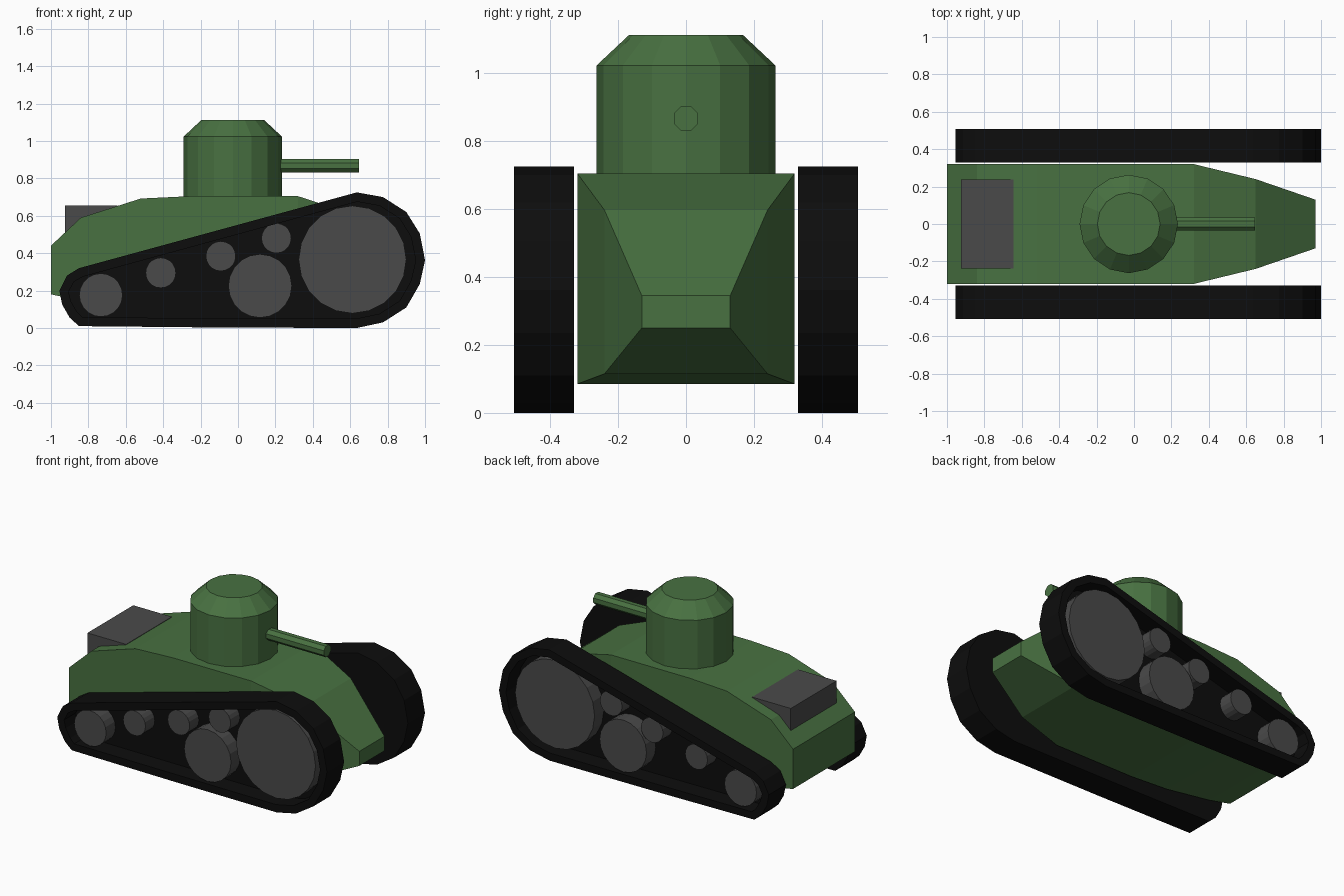
import bpy, bmesh, math
from mathutils import Matrix, Vector

if "Cube" in bpy.data.objects:
    bpy.data.objects.remove(bpy.data.objects["Cube"])


def material(name, rgb):
    m = bpy.data.materials.new(name)
    m.diffuse_color = (*rgb, 1)
    m.use_nodes = True
    m.node_tree.nodes["Principled BSDF"].inputs["Base Color"].default_value = m.diffuse_color
    return m


GREEN = material("army green", (0.065, 0.165, 0.053))
GREY = material("dark grey", (0.068, 0.068, 0.068))
BLACK = material("track black", (0.004, 0.004, 0.004))


def finish(name, bm, mat, mirror=False):
    bmesh.ops.recalc_face_normals(bm, faces=bm.faces)
    me = bpy.data.meshes.new(name)
    bm.to_mesh(me)
    bm.free()
    me.materials.append(mat)
    ob = bpy.data.objects.new(name, me)
    bpy.context.collection.objects.link(ob)
    if mirror:
        mod = ob.modifiers.new("Mirror", 'MIRROR')
        mod.use_axis = (False, True, False)
    return ob


def loft(bm, rings):
    """Skin equal-length rings of points and cap both ends."""
    rows = [[bm.verts.new(p) for p in r] for r in rings]
    n = len(rows[0])
    for a, b in zip(rows, rows[1:]):
        for i in range(n):
            j = (i + 1) % n
            bm.faces.new((a[i], a[j], b[j], b[i]))
    bm.faces.new(rows[0])
    bm.faces.new(rows[-1])


# Hull: rectangular stations along x (x, half width, bottom, top)
stations = [(-1, .32, .18, .44), (-.84, .32, .145, .59), (-.52, .32, .10, .692),
            (-.25, .32, .085, .705), (.32, .32, .085, .705),
            (.65, .24, .115, .597), (.97, .13, .25, .345)]
bm = bmesh.new()
loft(bm, [[(x, -w, b), (x, w, b), (x, w, t), (x, -w, t)] for x, w, b, t in stations])
finish("hull", bm, GREEN)

# Turret: 16-sided drum with a sloped roof edge
bm = bmesh.new()
loft(bm, [[(-.028 + r * math.cos(i * math.pi / 8), r * math.sin(i * math.pi / 8), z)
           for i in range(16)] for r, z in [(.263, .66), (.263, 1.023), (.168, 1.112)]])
finish("turret", bm, GREEN)

# Gun barrel
bm = bmesh.new()
R = .039
loft(bm, [[(x, R * math.cos((i + .5) * math.pi / 4), .867 + R * math.sin((i + .5) * math.pi / 4))
           for i in range(8)] for x in (.15, .647)])
finish("gun_barrel", bm, GREEN)

# Rear engine box
bm = bmesh.new()
bmesh.ops.create_cube(bm, size=1, matrix=Matrix.Translation((-.785, 0, .555))
                      @ Matrix.Diagonal((.28, .474, .2, 1)))
finish("engine_box", bm, GREY)

# Tracks: extruded outline with a recessed outer side
outline = [(-.85, .32), (-.915, .28), (-.955, .20), (-.94, .125), (-.90, .055), (-.85, .01),
           (-.15, .003), (.635, 0), (.775, .03), (.90, .11), (.972, .235), (1, .362),
           (.972, .505), (.90, .62), (.775, .70), (.635, .725)]
bm = bmesh.new()
loft(bm, [[(x, y, z) for x, z in outline] for y in (-.33, -.507)])
bmesh.ops.recalc_face_normals(bm, faces=bm.faces)
outer = min(bm.faces, key=lambda f: f.calc_center_median().y)
bmesh.ops.inset_region(bm, faces=[outer], thickness=.05)
bmesh.ops.extrude_face_region  # recess walls come from extruding the inset face
ext = bmesh.ops.extrude_discrete_faces(bm, faces=[outer])
bmesh.ops.translate(bm, verts=ext["faces"][0].verts, vec=Vector((0, .12, 0)))
finish("track", bm, BLACK, mirror=True)

# Wheels (x, z, radius)
wheels = [("rear_wheel", -.733, .176, .116), ("upper_roller_rear", -.413, .295, .081),
          ("upper_roller_middle", -.092, .384, .08), ("upper_roller_front", .205, .48, .08),
          ("road_wheel", .118, .225, .17), ("drive_wheel", .612, .366, .288)]
for name, x, z, r in wheels:
    bm = bmesh.new()
    bmesh.ops.create_cone(bm, cap_ends=True, segments=20, radius1=r, radius2=r, depth=.12,
                          matrix=Matrix.Translation((x, -.423, z)) @ Matrix.Rotation(math.pi / 2, 4, 'X'))
    finish(name, bm, GREY, mirror=True)
